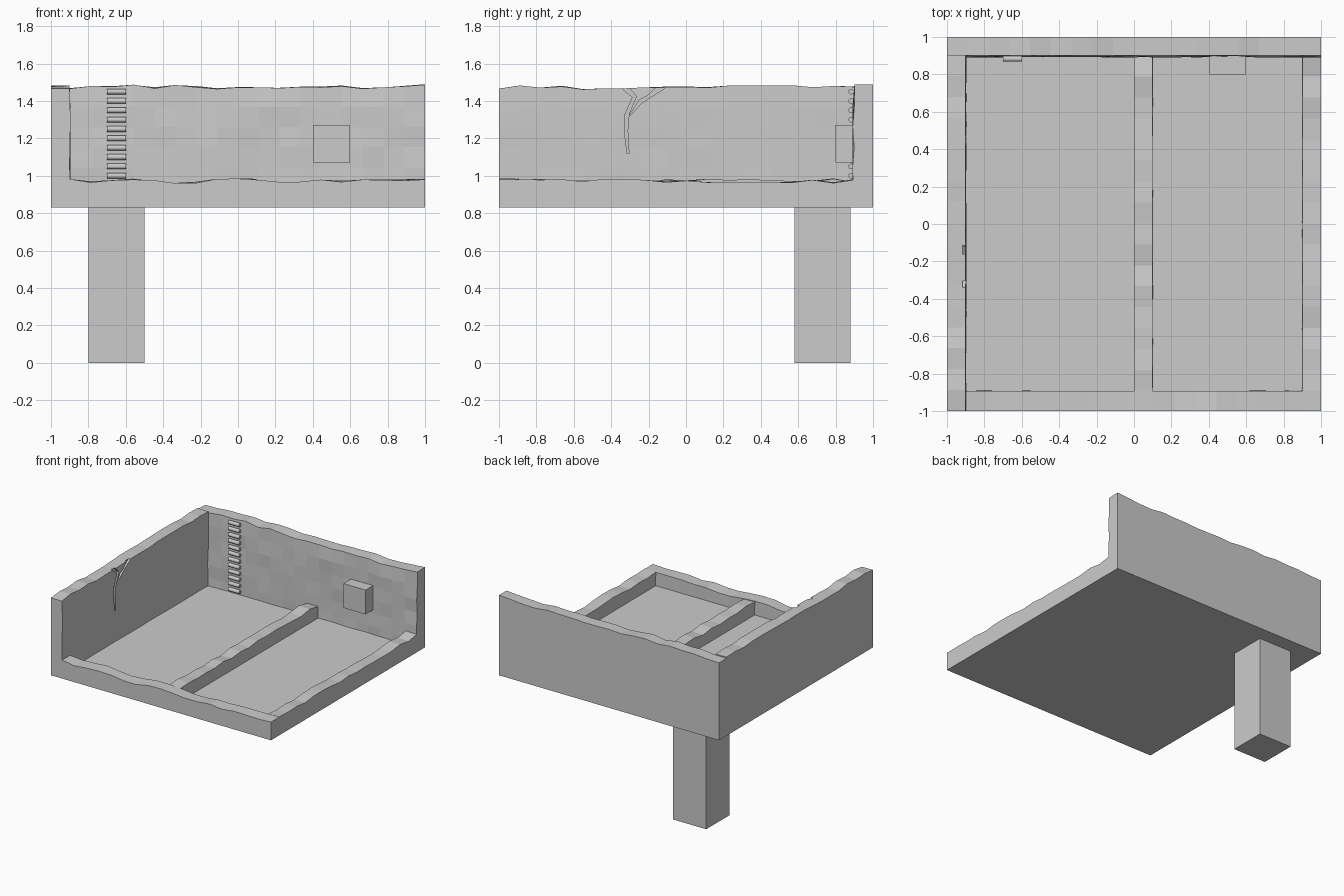
import bpy, bmesh, math, random

if "Cube" in bpy.data.objects:
    bpy.data.objects.remove(bpy.data.objects["Cube"])
random.seed(4)


def add_object(name, bm):
    bmesh.ops.recalc_face_normals(bm, faces=bm.faces[:])
    mesh = bpy.data.meshes.new(name)
    bm.to_mesh(mesh)
    bm.free()
    ob = bpy.data.objects.new(name, mesh)
    bpy.context.collection.objects.link(ob)
    return ob


def box(name, lo, hi):
    bm = bmesh.new()
    bmesh.ops.create_cube(bm, size=1)
    for v in bm.verts:
        v.co = [(a + b) / 2 + c * (b - a) for a, b, c in zip(lo, hi, v.co)]
    return add_object(name, bm)


def rough_wall(name, length, thick, bottom, top, rows, place, bump=0.01):
    """Wall with a flat outer face, wavy top and uneven blocks on the inner face.
    place(u, v, z) maps along-wall, depth and height to the world."""
    bm = bmesh.new()
    cols = max(2, round(length / 0.111))
    loops = []
    for i in range(cols + 1):
        u = length * i / cols
        wave = random.uniform(-0.011, 0.011)
        tops = [top + wave + random.uniform(-0.004, 0.004) for _ in range(2)]
        pts = [(0, bottom), (0, tops[0]), (thick, tops[1])]
        for r in range(1, rows + 1):
            z = top + (bottom - top) * r / rows
            pts.append((thick + random.uniform(0, bump), z))
        loops.append([bm.verts.new(place(u, v, z)) for v, z in pts])
    n = len(loops[0])
    for a, b in zip(loops, loops[1:]):
        for k in range(n):
            m = (k + 1) % n
            bm.faces.new((a[k], b[k], b[m], a[m]))
    bm.faces.new(loops[0])
    bm.faces.new(loops[-1])
    return add_object(name, bm)


# floor slab, support post and wall block
box("floor_slab", (-1, -1, 0.83), (1, 1, 0.87))
box("support_post", (-0.8, 0.58, 0), (-0.5, 0.88, 0.87))
box("wall_block", (0.4, 0.8, 1.07), (0.6, 0.999, 1.27))

# tall back and left walls
rough_wall("back_wall", 2, 0.1, 0.83, 1.475, 6, lambda u, v, z: (u - 1, 1 - v, z))
left = rough_wall("left_wall", 1.903, 0.1, 0.83, 1.472, 6,
                  lambda u, v, z: (v - 1, u - 1, z), 0.004)

# low front and right rims, and the divider
rough_wall("front_rim", 1.9, 0.107, 0.83, 0.972, 1,
           lambda u, v, z: (u - 0.9, v - 1, z), 0.003)
rough_wall("right_rim", 1.793, 0.1, 0.83, 0.972, 1,
           lambda u, v, z: (1 - v, u - 0.893, z), 0.003)
rough_wall("divider", 1.793, 0.1, 0.85, 0.972, 1,
           lambda u, v, z: (v, u - 0.893, z), 0.002)

# ladder rungs
bm = bmesh.new()
for i in range(12):
    ret = bmesh.ops.create_cone(bm, cap_ends=True, segments=16, radius1=0.015,
                                radius2=0.015, depth=0.1)
    for v in ret["verts"]:
        x, y, z = v.co
        v.co = (z - 0.65, 0.883 + y, 0.9 + i * 0.05 + x)
for f in bm.faces:
    f.smooth = len(f.verts) == 4
rungs = add_object("ladder_rungs", bm)
bm = bmesh.new()
bm.from_mesh(rungs.data)
for e in bm.edges:
    e.smooth = all(len(f.verts) == 4 for f in e.link_faces)
bm.to_mesh(rungs.data)
bm.free()

# branching crack cut into the left wall
cracks = {
    "crack_trunk": [(-0.36, 1.5), (-0.33, 1.455), (-0.285, 1.42), (-0.325, 1.33),
                    (-0.33, 1.24), (-0.315, 1.12), (-0.305, 1.12), (-0.312, 1.24),
                    (-0.305, 1.33), (-0.265, 1.425), (-0.305, 1.47), (-0.31, 1.5)],
    "crack_branch": [(-0.31, 1.31), (-0.24, 1.385), (-0.19, 1.42), (-0.12, 1.463),
                     (-0.10, 1.5), (-0.13, 1.5), (-0.21, 1.425), (-0.25, 1.405)],
}
for name, outline in cracks.items():
    bm = bmesh.new()
    face = bm.faces.new([bm.verts.new((-0.917, y, z)) for y, z in outline])
    out = bmesh.ops.extrude_face_region(bm, geom=[face])["geom"]
    for v in out:
        if isinstance(v, bmesh.types.BMVert):
            v.co.x = -0.85
    cutter = add_object(name + "_cutter", bm)
    cutter.hide_render = True
    cutter.hide_viewport = True
    cut = left.modifiers.new(name, "BOOLEAN")
    cut.operation = "DIFFERENCE"
    cut.solver = "EXACT"
    cut.object = cutter
